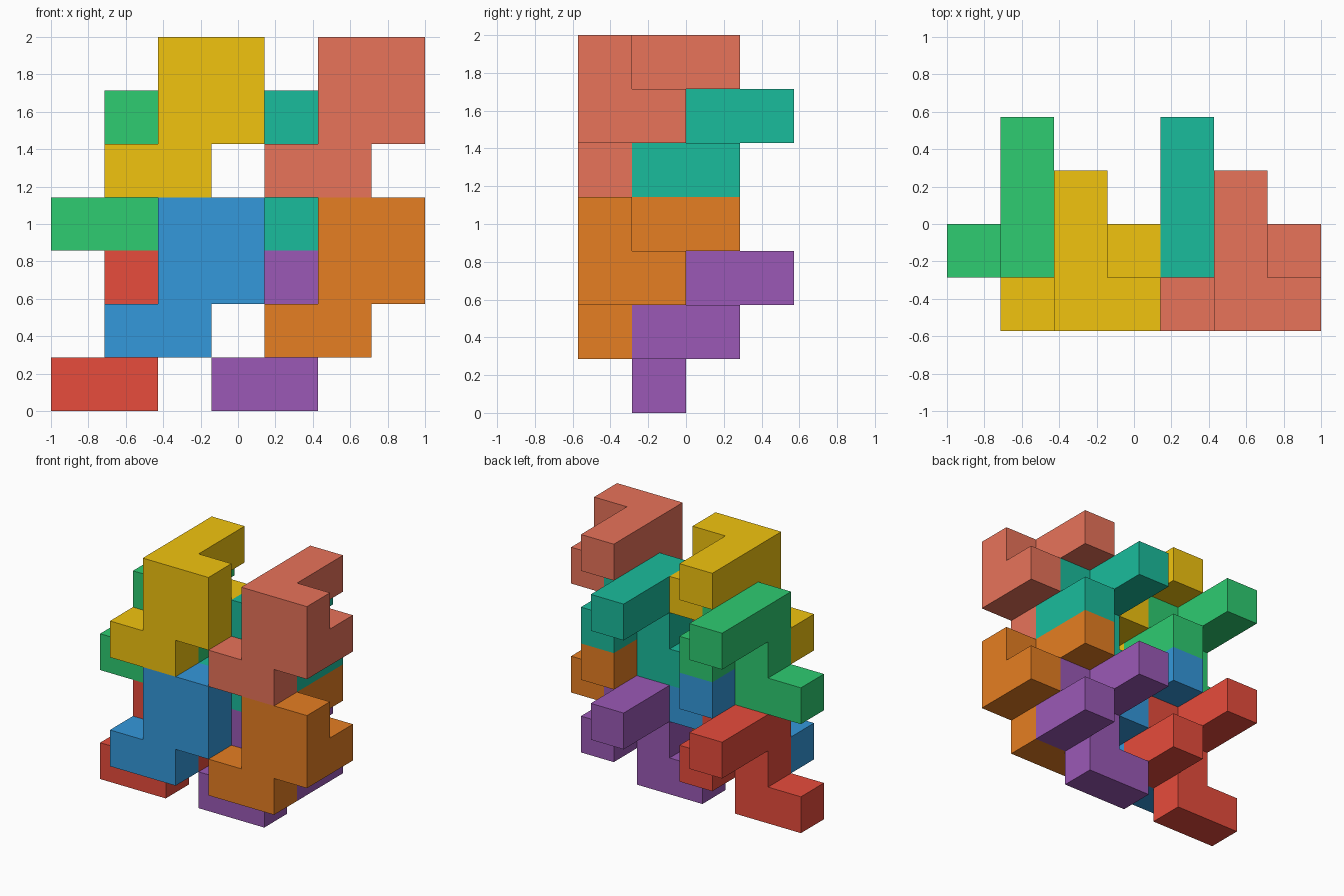
import bpy, bmesh
from mathutils import Vector

if "Cube" in bpy.data.objects:
    bpy.data.objects.remove(bpy.data.objects["Cube"])

U = 2 / 7  # edge length of one cell

# One nine-cell block, in grid cells (x, y, z)
BLOCK = [(0, 0, 0), (1, 0, 0),               # foot
         (1, 0, 1), (2, 0, 1), (2, 1, 1),    # middle arm
         (1, 0, 2), (2, 0, 2),               # upper corner
         (1, 1, 2), (1, 2, 2)]               # long bar


def linear(hex_code):
    s = [int(hex_code[i:i + 2], 16) / 255 for i in (0, 2, 4)]
    return [c / 12.92 if c <= 0.04045 else ((c + 0.055) / 1.055) ** 2.4 for c in s] + [1]


def make_block(name, offset, color):
    """Skin the block's cells with only the outer faces, then merge flat regions."""
    cells = {tuple(c) for c in BLOCK}
    origin = Vector((-3.5, -2, 0)) + Vector(offset)
    bm = bmesh.new()
    for c in cells:
        centre = Vector(c) + Vector((0.5, 0.5, 0.5))
        for axis in range(3):
            for sign in (-1, 1):
                n = Vector((0, 0, 0))
                n[axis] = sign
                if tuple(int(a + b) for a, b in zip(c, n)) in cells:
                    continue
                s = Vector((0, 0, 0))
                s[(axis + 1) % 3] = 0.5
                t = n.cross(s)
                corners = [n / 2 + s + t, n / 2 - s + t, n / 2 - s - t, n / 2 + s - t]
                bm.faces.new([bm.verts.new((origin + centre + k) * U) for k in corners])
    bmesh.ops.remove_doubles(bm, verts=bm.verts, dist=1e-4)
    bmesh.ops.dissolve_limit(bm, angle_limit=0.01, verts=bm.verts, edges=bm.edges)
    mesh = bpy.data.meshes.new(name)
    bm.to_mesh(mesh)
    bm.free()
    mat = bpy.data.materials.new(name + "_color")
    mat.diffuse_color = linear(color)
    mat.use_nodes = True
    mat.node_tree.nodes["Principled BSDF"].inputs["Base Color"].default_value = mat.diffuse_color
    mesh.materials.append(mat)
    bpy.context.collection.objects.link(bpy.data.objects.new(name, mesh))


# Two by two by two stacking: the back row sits one cell left, back and down
COLORS = {("back", "left", "lower"): "e74c3c", ("back", "left", "upper"): "2ecc71",
          ("front", "left", "lower"): "3498db", ("front", "left", "upper"): "f1c40f",
          ("back", "right", "lower"): "9b59b6", ("back", "right", "upper"): "1abc9c",
          ("front", "right", "lower"): "e67e22", ("front", "right", "upper"): "e8735a"}
for (row, side, level), color in COLORS.items():
    back = row == "back"
    offset = (1 - back + 3 * (side == "right"), int(back), 1 - back + 3 * (level == "upper"))
    make_block(f"{level}_{row}_{side}_block", offset, color)
